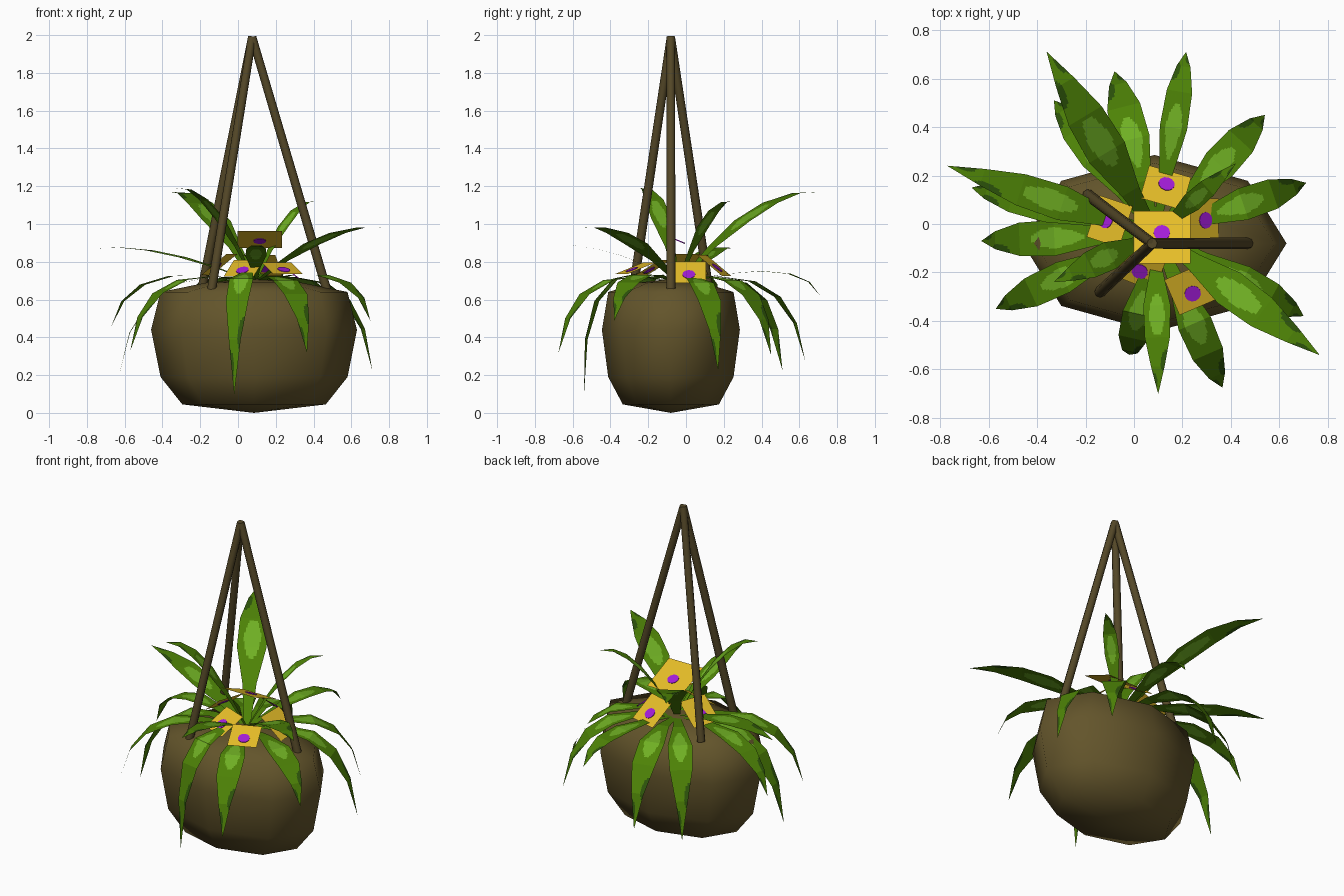
import bpy
import bmesh
import math
from mathutils import Vector

old = bpy.data.objects.get("Cube")
if old:
    bpy.data.objects.remove(old)


def material(name, r, g, b):
    mat = bpy.data.materials.new(name)
    mat.use_nodes = True
    mat.diffuse_color = (r, g, b, 1)
    shader = mat.node_tree.nodes["Principled BSDF"]
    shader.inputs["Base Color"].default_value = (r, g, b, 1)
    shader.inputs["Roughness"].default_value = 0.9
    return mat


BROWN = material("pot_brown", .125, .09, .024)
CORD = material("cord_brown", .09, .065, .021)
GREEN = material("leaf_green", .075, .225, .002)
LIGHT = material("light_green", .16, .43, .017)
DARK = material("dark_green", .026, .088, .003)
YELLOW = material("petal_yellow", .82, .53, .022)
PURPLE = material("flower_purple", .37, .012, .7)


def finish(name, bm, mats, smooth=False):
    mesh = bpy.data.meshes.new(name)
    for face in bm.faces:
        face.smooth = smooth
    bm.to_mesh(mesh)
    bm.free()
    for mat in mats:
        mesh.materials.append(mat)
    obj = bpy.data.objects.new(name, mesh)
    bpy.context.collection.objects.link(obj)
    return obj


# Pot: eight-sided oval rings closed by a point below and a low mound of soil
def build_pot():
    cx, cy, sides = .085, -.08, 8
    profile = [(.38, .045), (.495, .19), (.545, .44), (.495, .64), (.25, .69)]
    bm = bmesh.new()
    rings = []
    for radius, z in profile:
        ring = []
        for i in range(sides):
            a = math.tau * i / sides
            ring.append(bm.verts.new((cx + radius * math.cos(a),
                                      cy + radius * .67 * math.sin(a), z)))
        rings.append(ring)
    bottom = bm.verts.new((cx, cy, 0))
    top = bm.verts.new((cx, cy, .71))
    for i in range(sides):
        j = (i + 1) % sides
        for low, high in zip(rings, rings[1:]):
            bm.faces.new((low[i], low[j], high[j], high[i]))
        bm.faces.new((bottom, rings[0][j], rings[0][i]))
        bm.faces.new((top, rings[-1][i], rings[-1][j]))
    finish("pot", bm, [BROWN], True)


# Hanging cords: straight rods meeting at the top
def build_cord(name, foot):
    apex = Vector((.075, -.08, 1.99))
    foot = Vector(foot)
    axis = apex - foot
    bm = bmesh.new()
    bmesh.ops.create_cone(bm, cap_ends=True, segments=8, radius1=.024,
                          radius2=.022, depth=axis.length)
    obj = finish(name, bm, [CORD], True)
    obj.location = (apex + foot) / 2
    obj.rotation_euler = axis.to_track_quat("Z", "Y").to_euler()
    bpy.context.view_layer.objects.active = obj
    obj.select_set(True)
    bpy.ops.object.shade_smooth_by_angle(angle=math.radians(50))
    obj.select_set(False)


# Leaf: an arched strip with a pale blotch in the middle and dark edge marks
def build_leaf(name, tip, half):
    base = Vector((.09, -.04, .69))
    tip = Vector(tip)
    out = Vector((tip.x - base.x, tip.y - base.y, 0))
    side = Vector((-out.y, out.x, 0)).normalized()
    rising = tip.z > .8
    if rising:
        bend = base + out * .6
        bend.z = tip.z + .04
    elif out.length < .55:
        bend = base + out * 1.05
        bend.z = .93
    else:
        bend = base + out * .88
        bend.z = .84
    blotch = .46 if rising else .4
    widths = [.2, .48, 1, .93, .5, .01]
    joints = len(widths) - 1
    spine = []
    for i in range(joints + 1):
        t = i / joints
        spine.append(base * (1 - t) ** 2 + bend * 2 * t * (1 - t) + tip * t * t)
    along, across = joints * 12, 20
    bm = bmesh.new()
    rows = []
    for r in range(along + 1):
        t = r / along * joints
        k = min(int(t), joints - 1)
        centre = spine[k].lerp(spine[k + 1], t - k)
        w = half * (widths[k] + (widths[k + 1] - widths[k]) * (t - k))
        rows.append([bm.verts.new(centre + side * w * (2 * c / across - 1))
                     for c in range(across + 1)])
    for r in range(along):
        for c in range(across):
            face = bm.faces.new((rows[r][c + 1], rows[r][c],
                                 rows[r + 1][c], rows[r + 1][c + 1]))
            u = (2 * c + 1) / across - 1
            v = (r + .5) / along
            if (u / .57) ** 2 + ((v - blotch) / .13) ** 2 < 1:
                face.material_index = 1
            elif ((u - 1) / .6) ** 2 + ((v - .76) / .08) ** 2 < 1:
                face.material_index = 2
            elif ((u + 1) / .8) ** 2 + ((v - .9) / .06) ** 2 < 1:
                face.material_index = 2
    finish(name, bm, [GREEN, LIGHT, DARK])


# Flower: a tilted square petal sheet, its round centre set a little downhill
def build_flower(name, centre, normal, size):
    normal = Vector(normal).normalized()
    turn = normal.to_track_quat("Z", "Y").to_euler()
    downhill = (normal * normal.z - Vector((0, 0, 1))).normalized()
    bm = bmesh.new()
    bmesh.ops.create_grid(bm, x_segments=1, y_segments=1, size=size)
    petals = finish(name + "_petals", bm, [YELLOW])
    petals.location = centre
    bm = bmesh.new()
    bmesh.ops.create_cone(bm, cap_ends=True, segments=12, radius1=.034,
                          radius2=.034, depth=.006)
    eye = finish(name + "_centre", bm, [PURPLE])
    eye.location = Vector(centre) + downhill * .02
    for obj in (petals, eye):
        obj.rotation_euler = turn


build_pot()

cord_feet = {
    "left": (.47, -.08, .65),
    "back_right": (-.19, .12, .66),
    "front_right": (-.14, -.28, .65),
}
for place, foot in cord_feet.items():
    build_cord("cord_" + place, foot)

# Each leaf has a tip position and half its greatest width
leaves = {
    "tall_back": ((-.36, .71, 1.17), .085),
    "low_back": ((-.08, .63, .28), .075),
    "high_back": ((.215, .71, .62), .057),
    "low_back_left": ((.54, .45, .31), .072),
    "tall_left": ((.42, .25, 1.12), .042),
    "low_left": ((.71, .17, .23), .068),
    "low_back_right": ((-.33, .51, .23), .07),
    "high_right": ((-.77, .24, .87), .072),
    "mid_right": ((-.67, .15, .46), .065),
    "low_right": ((-.63, -.07, .2), .074),
    "low_front_right": ((-.57, -.35, .33), .068),
    "tall_front_right": ((-.33, -.24, 1.19), .06),
    "hanging_front": ((-.02, -.54, .1), .065),
    "high_front": ((.1, -.7, .88), .056),
    "low_front": ((.365, -.675, .32), .072),
    "low_front_left": ((.7, -.38, .49), .07),
    "high_front_left": ((.765, -.54, .98), .078),
}
for place, (tip, half) in leaves.items():
    build_leaf("leaf_" + place, tip, half)

flowers = {
    "top": ((.115, -.055, .918), (0, .42, 1), .118),
    "back": ((.13, .15, .78), (.2, .7, .9), .09),
    "right": ((-.1, .01, .785), (-.6, .2, .8), .09),
    "left": ((.28, .015, .745), (.65, 0, .8), .09),
    "front_left": ((.235, -.27, .765), (.15, -.35, 1), .085),
    "front_right": ((.03, -.18, .765), (-.2, -.5, .9), .085),
}
for place, (centre, normal, size) in flowers.items():
    build_flower("flower_" + place, centre, normal, size)
